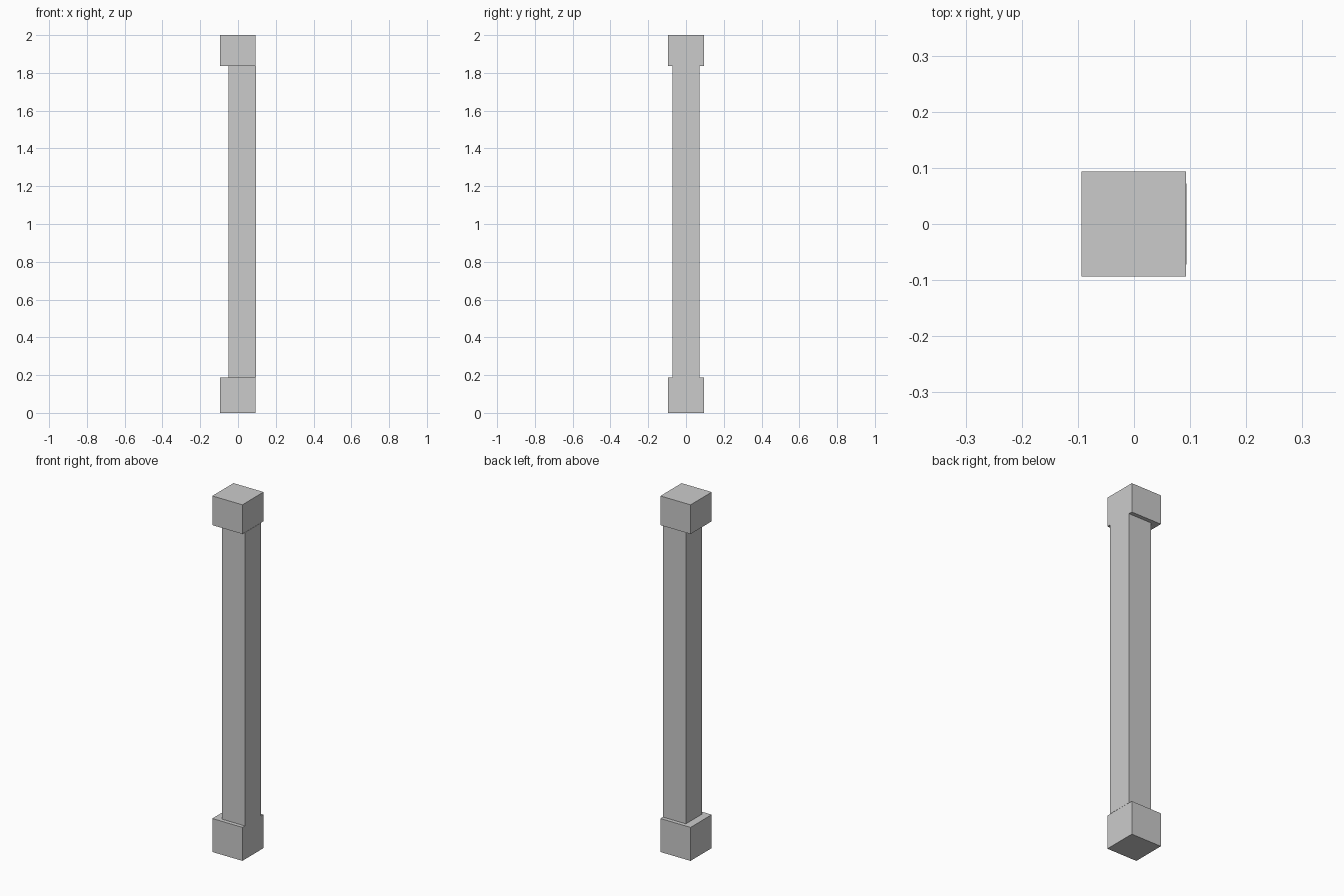
import bpy

if "Cube" in bpy.data.objects:
    bpy.data.objects.remove(bpy.data.objects["Cube"])


def box(name, x, y, z):
    """Axis-aligned box from (min, max) ranges, with its scale applied."""
    ranges = (x, y, z)
    bpy.ops.mesh.primitive_cube_add(size=1, location=[(a + b) / 2 for a, b in ranges])
    ob = bpy.context.object
    ob.name = name
    ob.scale = [b - a for a, b in ranges]
    bpy.ops.object.transform_apply(location=False, rotation=False, scale=True)
    return ob


HALF = 0.094          # half width of the end blocks
SHAFT = 0.072         # half width of the shaft
BASE_TOP, CAP_BOTTOM, HEIGHT = 0.188, 1.836, 2.0

# Square end blocks
box("base_block", (-HALF, HALF - 0.001), (-HALF, HALF), (0, BASE_TOP))
box("top_block", (-HALF, HALF - 0.001), (-HALF, HALF), (CAP_BOTTOM, HEIGHT))

# Shaft, set against the right face of the blocks
box("post_shaft", (HALF - 2 * SHAFT, HALF), (-SHAFT, SHAFT), (BASE_TOP, CAP_BOTTOM))
